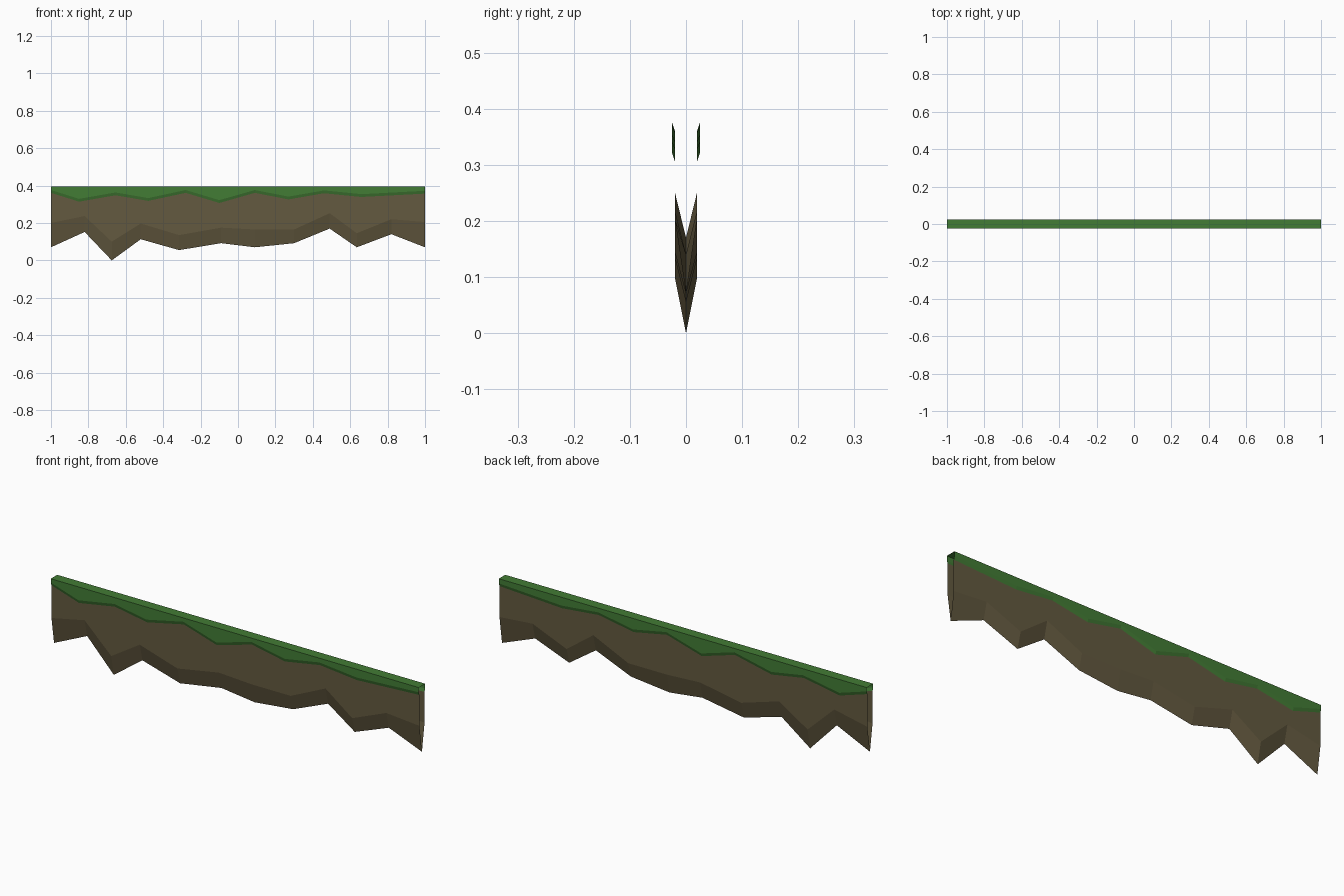
import bpy, bmesh

if "Cube" in bpy.data.objects:
    bpy.data.objects.remove(bpy.data.objects["Cube"])

def material(name, color):
    m = bpy.data.materials.new(name)
    m.diffuse_color = (*color, 1)
    m.use_nodes = True
    m.node_tree.nodes["Principled BSDF"].inputs["Base Color"].default_value = m.diffuse_color
    return m

def build(name, faces, mat):
    """Make an open shell from face outlines, mirrored front to back."""
    bm = bmesh.new()
    for pts in faces:
        bm.faces.new([bm.verts.new(p) for p in pts])
        bm.faces.new([bm.verts.new((x, -y, z)) for x, y, z in reversed(pts)])
    bmesh.ops.remove_doubles(bm, verts=bm.verts, dist=1e-5)
    me = bpy.data.meshes.new(name)
    bm.to_mesh(me)
    bm.free()
    me.materials.append(mat)
    ob = bpy.data.objects.new(name, me)
    bpy.context.collection.objects.link(ob)

def strip(a, b):
    """Quads between a lower row a and an upper row b, facing -y."""
    return [(a[i], a[i + 1], b[i + 1], b[i]) for i in range(len(a) - 1)]

TOP, GRASS_Y, DIRT_Y, LIP = 0.395, -0.025, -0.02, 0.015

# x, z of the grass fringe
fringe = [(-1, .376), (-.85, .329), (-.655, .363), (-.48, .333), (-.28, .376),
          (-.1, .322), (.09, .376), (.27, .341), (.46, .374), (.66, .354), (1, .372)]
# x, ragged bottom z, bevel line z
ragged = [(-1, .07, .2), (-.82, .152, .237), (-.675, 0, .1), (-.52, .113, .197),
          (-.315, .055, .135), (-.09, .092, .175), (.09, .07, .165), (.3, .092, .165),
          (.49, .17, .252), (.635, .07, .145), (.82, .14, .22), (1, .07, .205)]

outer = [(x, GRASS_Y, z) for x, z in fringe]
inner = [(x, DIRT_Y, z - LIP) for x, z in fringe]
bevel = [(x, DIRT_Y, b) for x, z, b in ragged]
bottom = [(x, 0, z) for x, z, b in ragged]
edge = [(-1, GRASS_Y, TOP), (1, GRASS_Y, TOP)]
ridge = [(-1, 0, TOP), (1, 0, TOP)]

# Grass: flat top, side band and turned-in lip
build("grass_top", strip(edge, ridge) + [outer + edge[::-1]] + strip(inner, outer),
      material("grass", (.055, .2, .035)))

# Earth: flat sides and ragged wedge underneath, open at the ends
build("earth_body", [bevel + inner[::-1]] + strip(bottom, bevel),
      material("earth", (.125, .1, .05)))
